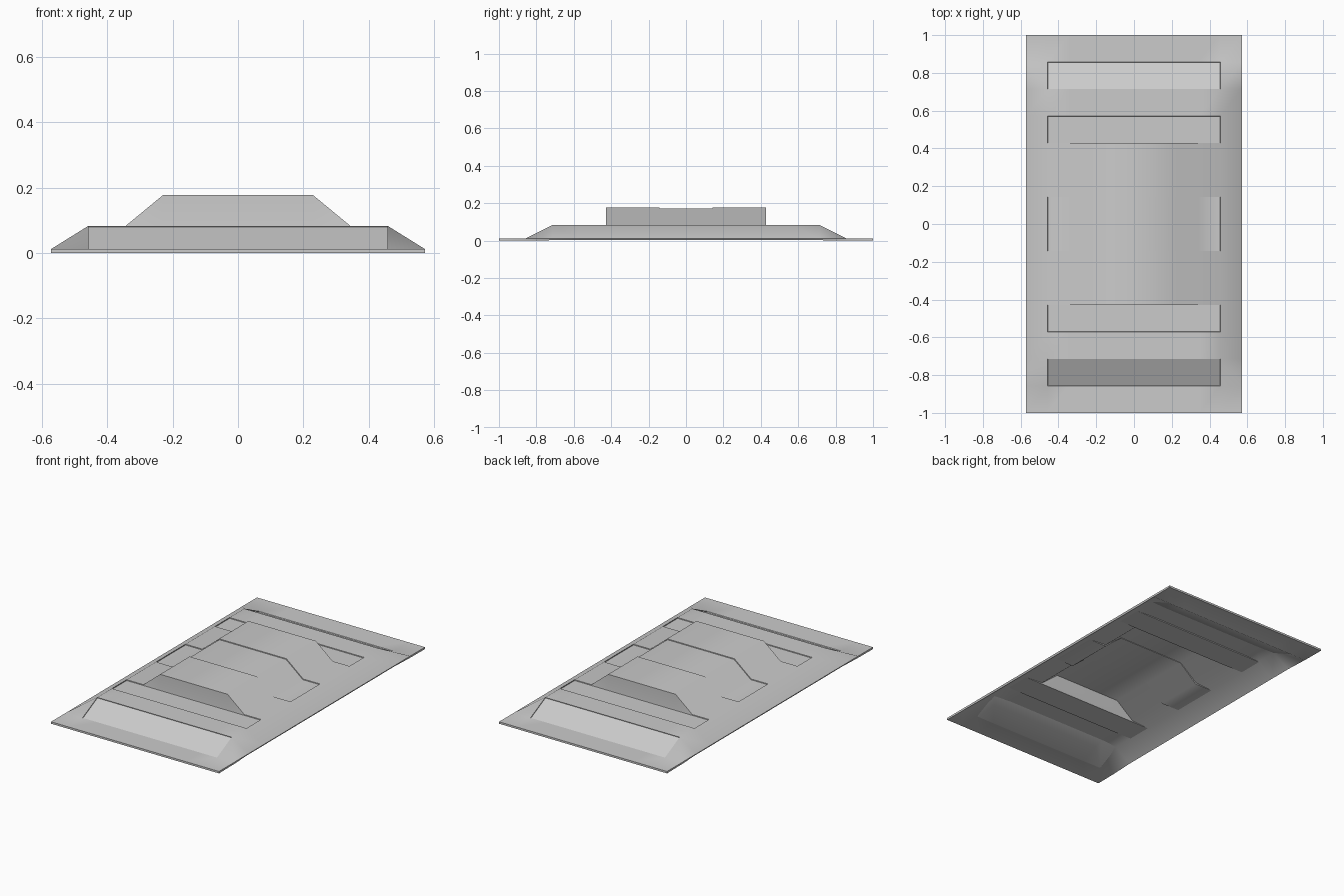
import bpy, bmesh

if "Cube" in bpy.data.objects:
    bpy.data.objects.remove(bpy.data.objects["Cube"])

PLATE, DECK, TOP = 0.012, 0.083, 0.177   # heights of the three levels
XS = [0.571, 0.457, 0.343, 0.229]
XS = [-x for x in XS] + XS[::-1]

# Height across x for each kind of cross-section
SECTIONS = {
    "plate": [PLATE] * 4,
    "deck": [PLATE, DECK, DECK, DECK],
    "top": [PLATE, DECK, DECK, TOP],
}
# Rows from front to middle; the repeated y makes the vertical end wall
HALF = [(-1, "plate"), (-0.857, "plate"), (-0.714, "deck"), (-0.571, "deck"),
        (-0.429, "deck"), (-0.429, "top"), (-0.143, "top")]
ROWS = HALF + [(-y, kind) for y, kind in reversed(HALF)]

# Stepped sheet
bm = bmesh.new()
grid = []
for y, kind in ROWS:
    zs = SECTIONS[kind]
    grid.append([bm.verts.new((x, y, z)) for x, z in zip(XS, zs + zs[::-1])])
for a, b in zip(grid, grid[1:]):
    for i in range(len(XS) - 1):
        bm.faces.new((a[i], a[i + 1], b[i + 1], b[i]))

# Hip diagonals at the four corners of the raised deck
last, nx = len(ROWS) - 1, len(XS) - 1
for r0, r1 in ((1, 2), (last - 1, last - 2)):
    for c0, c1 in ((0, 1), (nx, nx - 1)):
        bmesh.ops.connect_verts(bm, verts=[grid[r0][c0], grid[r1][c1]])
bmesh.ops.remove_doubles(bm, verts=bm.verts, dist=1e-5)
bm.normal_update()


def recess_panel(y0, y1, depth):
    """Sink the strip of faces between y0 and y1, inside the side slopes."""
    faces = []
    for f in bm.faces:
        c = f.calc_center_median()
        if y0 < c.y < y1 and abs(c.x) < 0.45 and abs(f.normal.y) < 0.9:
            faces.append(f)
    bmesh.ops.inset_region(bm, faces=faces, thickness=0.0006, depth=-depth,
                           use_boundary=True, use_even_offset=True)
    bm.normal_update()


# Ramps, cross strips and the band over the middle
for s in (-1, 1):
    recess_panel(*sorted((s * 0.85, s * 0.72)), 0.004)
    recess_panel(*sorted((s * 0.565, s * 0.435)), 0.005)
recess_panel(-0.14, 0.14, 0.005)

mesh = bpy.data.meshes.new("stepped_panel")
bm.to_mesh(mesh)
bm.free()
panel = bpy.data.objects.new("stepped_panel", mesh)
bpy.context.collection.objects.link(panel)
bpy.context.view_layer.objects.active = panel
panel.select_set(True)

# Sheet thickness, hollow below
solid = panel.modifiers.new("thickness", "SOLIDIFY")
solid.thickness = PLATE
solid.offset = -1
bpy.ops.object.modifier_apply(modifier=solid.name)
for v in panel.data.vertices:
    v.co.z = max(v.co.z, 0)

bpy.ops.object.shade_smooth_by_angle(angle=0.8)
